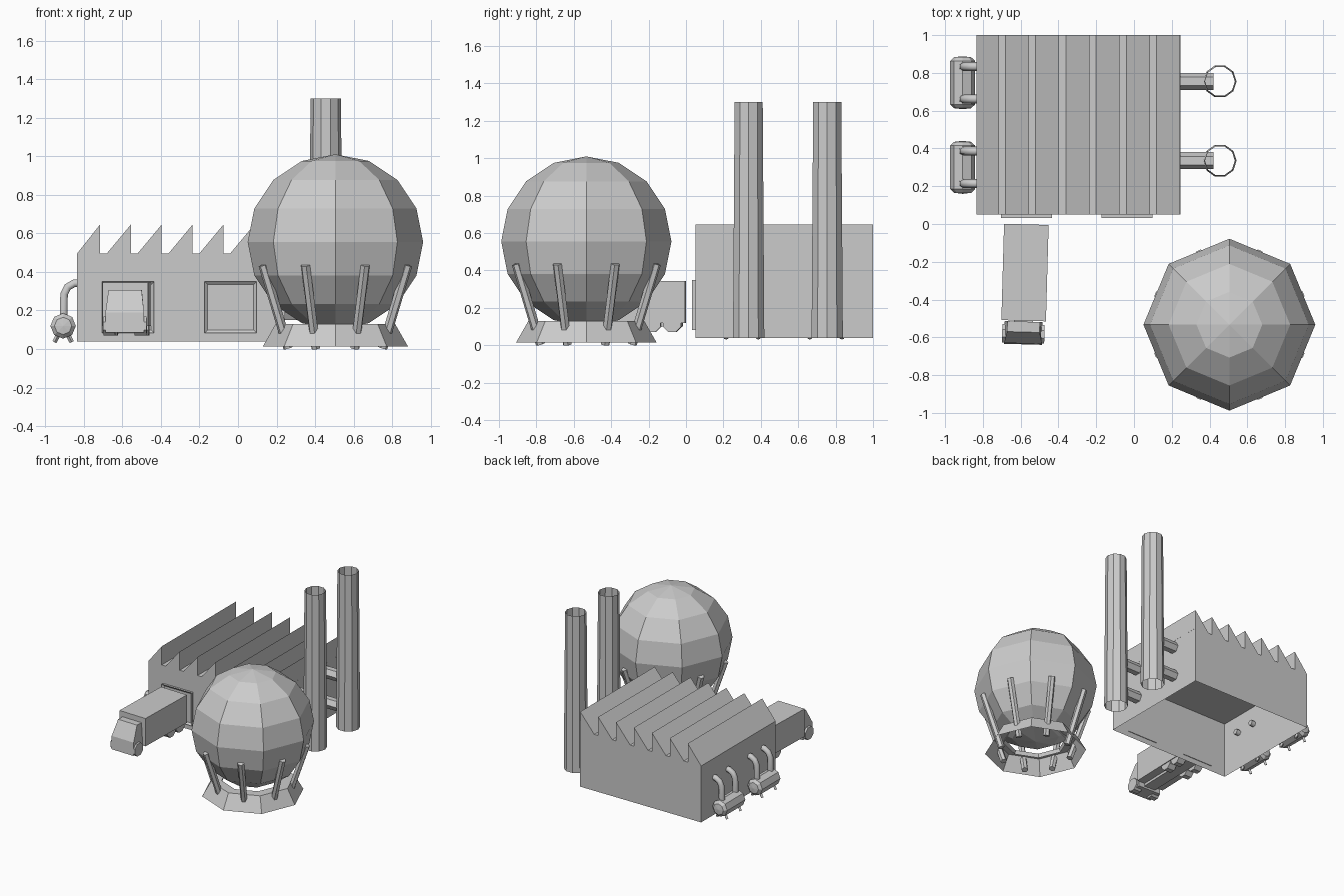
import bpy, bmesh
from math import sin, cos, pi, radians
from mathutils import Vector, Matrix

if "Cube" in bpy.data.objects:
    bpy.data.objects.remove(bpy.data.objects["Cube"])


def finish(name, bm):
    bmesh.ops.recalc_face_normals(bm, faces=bm.faces)
    me = bpy.data.meshes.new(name)
    bm.to_mesh(me)
    bm.free()
    ob = bpy.data.objects.new(name, me)
    bpy.context.collection.objects.link(ob)
    return ob


def rings(name, profile, sides, matrix, turn=0.0, cap_start=False, cap_end=False):
    """Sweep (radius, height) pairs around local z, then place with matrix."""
    bm = bmesh.new()
    loops = [[bm.verts.new(matrix @ Vector((r * cos(turn + 2 * pi * i / sides),
                                            r * sin(turn + 2 * pi * i / sides), h)))
              for i in range(sides)] for r, h in profile]
    for a, b in zip(loops, loops[1:]):
        for i in range(sides):
            j = (i + 1) % sides
            bm.faces.new((a[i], a[j], b[j], b[i]))
    if cap_start:
        bm.faces.new(loops[0])
    if cap_end:
        bm.faces.new(loops[-1])
    return finish(name, bm)


def rod(name, p, q, r, sides=6, turn=0.0):
    p, q = Vector(p), Vector(q)
    d = q - p
    m = Matrix.Translation(p) @ d.to_track_quat('Z', 'Y').to_matrix().to_4x4()
    return rings(name, [(r, 0), (r, d.length)], sides, m, turn, True, True)


def prism(name, pts, axis, a, b, taper=1.0):
    """Extrude a profile along x or y from a to b."""
    bm = bmesh.new()
    at = (lambda u, v, t: (t, u, v)) if axis == 'x' else (lambda u, v, t: (u, t, v))
    f = [bm.verts.new(at(u, v, a)) for u, v in pts]
    g = [bm.verts.new(at(u, v, b)) for u, v in pts]
    n = len(pts)
    for i in range(n):
        j = (i + 1) % n
        bm.faces.new((f[i], f[j], g[j], g[i]))
    bm.faces.new(f)
    bm.faces.new(g)
    return finish(name, bm)


def box(name, x0, x1, y0, y1, z0, z1):
    return prism(name, [(x0, z0), (x1, z0), (x1, z1), (x0, z1)], 'y', y0, y1)


# Factory hall with sawtooth roof, open underneath
profile = [(0.245, 0.04), (-0.835, 0.04), (-0.835, 0.495)]
for i in range(7):
    peak = -0.716 + 0.16 * i
    if i:
        profile.append((peak - 0.125, 0.495))
    profile.append((peak, 0.645))
    if i < 6:
        profile.append((peak, 0.495))
hall = prism("factory_hall", profile, 'y', 0.05, 1.0)
bm = bmesh.new()
bm.from_mesh(hall.data)
floor = [f for f in bm.faces if all(v.co.z < 0.05 for v in f.verts)]
bmesh.ops.delete(bm, geom=floor, context='FACES_ONLY')
bm.to_mesh(hall.data)
bm.free()

# Flat ceiling inside the hall
bm = bmesh.new()
bm.faces.new([bm.verts.new((x, y, 0.49)) for x, y in
              ((-0.835, 0.05), (-0.835, 1), (0.245, 1), (0.245, 0.05))])
finish("hall_ceiling", bm)

# Loading doors with raised frames
for k, x in enumerate((-0.57, -0.038)):
    door = box(f"loading_door_{k}", x - 0.135, x + 0.135, 0.033, 0.055, 0.083, 0.35)
    bm = bmesh.new()
    bm.from_mesh(door.data)
    front = [f for f in bm.faces if all(v.co.y < 0.04 for v in f.verts)]
    bmesh.ops.inset_region(bm, faces=front, thickness=0.022)
    for v in front[0].verts:
        v.co.y += 0.013
    bm.to_mesh(door.data)
    bm.free()

# Chimneys: open tubes with two ducts each
for k, y in enumerate((0.335, 0.755)):
    rings(f"chimney_{k}", [(0.088, 0.04), (0.079, 1.30)], 10,
          Matrix.Translation((0.455, y, 0)))
    for n, z in enumerate((0.19, 0.43)):
        rod(f"chimney_duct_{k}_{n}", (0.23, y, z), (0.42, y, z), 0.045)

# Spherical storage tank
C = Vector((0.505, -0.533, 0))
bm = bmesh.new()
bmesh.ops.create_uvsphere(bm, u_segments=8, v_segments=8, radius=0.455,
                          matrix=Matrix.Translation(C + Vector((0, 0, 0.555))))
finish("spherical_tank", bm)
rings("tank_base", [(0.376, 0.014), (0.31, 0.13), (0.23, 0.13), (0.24, 0.10)], 8,
      Matrix.Translation(C))
for i in range(8):
    a = pi / 8 + i * pi / 4
    d = Vector((cos(a), sin(a), 0))
    rod(f"tank_leg_{i}", C + d * 0.265 + Vector((0, 0, 0.005)),
        C + d * 0.405 + Vector((0, 0, 0.435)), 0.025)

# Small side tanks with bent pipes and splayed feet
bend = [(-0.80, 0.342), (-0.85, 0.341), (-0.883, 0.322), (-0.902, 0.285), (-0.905, 0.16)]
for k, yc in enumerate((0.30, 0.748)):
    m = Matrix.Translation((-0.907, yc, 0.12)) @ Matrix.Rotation(radians(90), 4, 'X')
    rings(f"side_tank_{k}", [(0.002, -0.14), (0.045, -0.135), (0.066, -0.115),
                             (0.066, 0.115), (0.045, 0.135), (0.002, 0.14)],
          8, m, 0, True, True)
    for s in (-1, 1):
        y = yc + s * 0.086
        cu = bpy.data.curves.new(f"side_pipe_{k}_{s}", 'CURVE')
        cu.dimensions = '3D'
        cu.bevel_depth = 0.023
        cu.bevel_resolution = 1
        cu.use_fill_caps = True
        sp = cu.splines.new('POLY')
        sp.points.add(len(bend) - 1)
        for p, (x, z) in zip(sp.points, bend):
            p.co = (x, y, z, 1)
        bpy.context.collection.objects.link(bpy.data.objects.new(cu.name, cu))
        for t in (-1, 1):
            rod(f"side_foot_{k}_{s}_{t}", (-0.907 + t * 0.025, y, 0.075),
                (-0.907 + t * 0.045, y, 0.036), 0.012, 4)

# Delivery truck, modelled around its own axis then turned slightly
truck = [box("truck_cargo_box", -0.118, 0.118, -0.255, 0.255, 0.12, 0.345)]
cab = prism("truck_cab", [(-0.26, 0.085), (-0.26, 0.305), (-0.315, 0.305), (-0.375, 0.19),
                          (-0.38, 0.085)], 'x', -0.1, 0.1)
for v in cab.data.vertices:
    if v.co.z > 0.25:
        v.co.x *= 0.86
truck += [cab, box("truck_chassis", -0.05, 0.05, -0.30, 0.24, 0.10, 0.13)]
for n, y in enumerate((-0.325, 0.075, 0.185)):
    for s in (-1, 1):
        truck.append(rod(f"truck_wheel_{n}_{s}", (s * 0.05, y, 0.12), (s * 0.112, y, 0.12),
                         0.053, 8, pi / 8))
place = Matrix.Translation((-0.577, -0.257, 0)) @ Matrix.Rotation(radians(-1.6), 4, 'Z')
for ob in truck:
    ob.matrix_world = place
